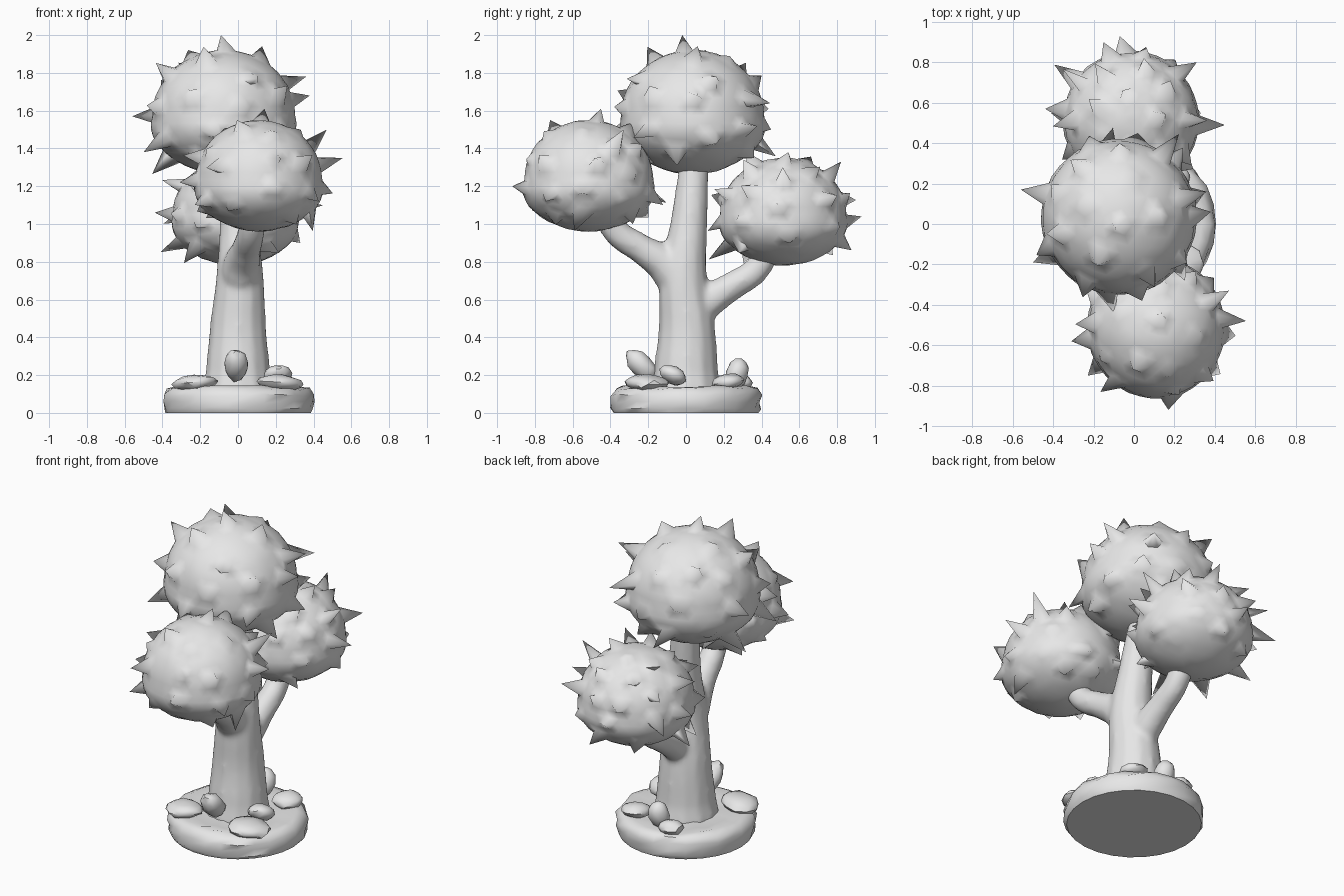
import bpy, bmesh, math, random
from mathutils import Vector, Matrix, Euler

if "Cube" in bpy.data.objects:
    bpy.data.objects.remove(bpy.data.objects["Cube"])

random.seed(11)
clay = bpy.data.materials.new("plain grey")
clay.diffuse_color = (0.8, 0.8, 0.8, 1)
clay.use_nodes = True
clay.node_tree.nodes["Principled BSDF"].inputs["Base Color"].default_value = clay.diffuse_color


def activate(obj):
    bpy.ops.object.select_all(action='DESELECT')
    obj.select_set(True)
    bpy.context.view_layer.objects.active = obj


def finish(obj, angle):
    obj.data.materials.clear()
    obj.data.materials.append(clay)
    activate(obj)
    bpy.ops.object.shade_smooth_by_angle(angle=math.radians(angle))


def from_bmesh(bm, name, angle=40):
    bmesh.ops.recalc_face_normals(bm, faces=bm.faces)
    mesh = bpy.data.meshes.new(name)
    bm.to_mesh(mesh)
    bm.free()
    obj = bpy.data.objects.new(name, mesh)
    bpy.context.collection.objects.link(obj)
    finish(obj, angle)
    return obj


def limb(name, points):
    """Tapered tube through (x, y, z, radius) points."""
    curve = bpy.data.curves.new(name, 'CURVE')
    curve.dimensions = '3D'
    curve.bevel_depth = 1
    curve.bevel_resolution = 4
    curve.resolution_u = 5
    curve.use_fill_caps = True
    spline = curve.splines.new('BEZIER')
    spline.bezier_points.add(len(points) - 1)
    for p, (x, y, z, r) in zip(spline.bezier_points, points):
        p.co = (x, y, z)
        p.radius = r
        p.handle_left_type = p.handle_right_type = 'AUTO'
    obj = bpy.data.objects.new(name, curve)
    bpy.context.collection.objects.link(obj)
    activate(obj)
    bpy.ops.object.convert(target='MESH')
    return bpy.context.object


def crown(name, centre, radii, tips, spacing=0.44):
    """Leaf ball with thorns pulled out of its own surface; radii are x, y, up, down."""
    centre = Vector(centre)
    rx, ry, up, down = radii
    bm = bmesh.new()
    bmesh.ops.create_icosphere(bm, subdivisions=4, radius=1.0)
    bm.verts.ensure_lookup_table()
    dirs = [v.co.normalized() for v in bm.verts]
    for v, d in zip(bm.verts, dirs):
        # slightly full underside
        wide = 1 + 0.25 * max(0, -d.z) * (1 - abs(d.z))
        v.co = centre + Vector((d.x * rx * wide, d.y * ry * wide, d.z * (up if d.z > 0 else down)))
        v.co += d * random.uniform(-0.002, 0.003)
    taken = []
    # long thorns at the extremes
    for t in tips:
        tip = Vector(t)
        i = min(range(len(dirs)), key=lambda k: (bm.verts[k].co - tip).length)
        bm.verts[i].co = tip
        taken.append(dirs[i])
    # scattered leaning thorns, none on the underside
    order = list(range(len(dirs)))
    random.shuffle(order)
    for i in order:
        d = dirs[i]
        if d.z < -0.7 or any((d - t).length < spacing for t in taken):
            continue
        taken.append(d)
        lean = Vector([random.uniform(-0.7, 0.7) for _ in range(3)])
        co = bm.verts[i].co + (d + lean) * random.uniform(0.05, 0.085)
        co.z = min(co.z, centre.z + up + 0.03)
        bm.verts[i].co = co
    from_bmesh(bm, name, 75)


def stone(name, loc, size, rot=(0, 0, 0)):
    bm = bmesh.new()
    bmesh.ops.create_icosphere(bm, subdivisions=2, radius=1.05)
    m = Matrix.LocRotScale(Vector(loc), Euler([math.radians(a) for a in rot]), Vector(size))
    for v in bm.verts:
        v.co *= random.uniform(0.92, 1.08)
    bmesh.ops.transform(bm, matrix=m, verts=bm.verts)
    from_bmesh(bm, name, 40)


# round uneven ground slab
bm = bmesh.new()
sides = 26
profile = [(0.385, 0), (0.402, 0.025), (0.402, 0.06), (0.404, 0.095), (0.38, 0.128),
           (0.335, 0.142), (0.26, 0.134), (0.15, 0.138)]
rings = []
for r, z in profile:
    ring = []
    for k in range(sides):
        a = math.tau * k / sides
        rr = r + (random.uniform(-0.013, 0.005) if 0 < z < 0.13 else 0)
        zz = z + (random.uniform(-0.008, 0.006) if z > 0 else 0)
        ring.append(bm.verts.new((rr * math.cos(a), rr * math.sin(a), zz)))
    rings.append(ring)
for lo, hi in zip(rings, rings[1:]):
    for k in range(sides):
        j = (k + 1) % sides
        bm.faces.new((lo[k], lo[j], hi[j], hi[k]))
bm.faces.new(rings[0][::-1])
bm.faces.new(rings[-1])
from_bmesh(bm, "ground_slab", 50)

# trunk and its two branches, fused into one smooth body
parts = [
    limb("trunk", [(0, 0, 0.1, 0.195), (0, 0, 0.22, 0.172), (0, 0.005, 0.45, 0.15), (0.01, -0.015, 0.72, 0.127),
                   (0, 0.015, 1.0, 0.099), (-0.03, 0.045, 1.34, 0.077)]),
    limb("front_branch", [(0.01, 0.01, 0.5, 0.09), (0.015, -0.09, 0.76, 0.104), (0.045, -0.24, 0.87, 0.078),
                          (0.07, -0.37, 0.96, 0.072), (0.09, -0.44, 1.1, 0.068)]),
    limb("back_branch", [(0, 0.03, 0.48, 0.07), (0, 0.13, 0.595, 0.087), (0, 0.25, 0.675, 0.076),
                         (0, 0.37, 0.755, 0.07), (0, 0.45, 0.9, 0.068)])]
activate(parts[0])
for p in parts:
    p.select_set(True)
bpy.ops.object.join()
trunk = bpy.context.object
remesh = trunk.modifiers.new("fuse", 'REMESH')
remesh.mode = 'VOXEL'
remesh.voxel_size = 0.018
smooth = trunk.modifiers.new("soften", 'SMOOTH')
smooth.iterations = 6
bpy.ops.object.convert(target='MESH')
finish(bpy.context.object, 60)

# three thorny leaf balls
crown("top_crown", (-0.075, 0.035, 1.575), (0.378, 0.378, 0.345, 0.312),
      [(-0.09, -0.02, 2.0), (-0.56, 0.17, 1.57), (0.38, 0.06, 1.68), (0.36, 0.16, 1.78), (-0.5, -0.19, 1.38),
       (0.02, 0.45, 1.5), (0.04, -0.38, 1.62)])
crown("front_crown", (0.11, -0.515, 1.23), (0.335, 0.343, 0.32, 0.27),
      [(0.555, -0.48, 1.35), (0.17, -0.92, 1.2), (0.47, -0.33, 1.5), (0.14, -0.45, 1.61), (-0.31, -0.58, 1.22)])
crown("back_crown", (-0.015, 0.515, 1.05), (0.33, 0.335, 0.3, 0.27),
      [(-0.07, 0.93, 1.04), (0.45, 0.49, 1.1), (-0.44, 0.57, 1.06), (0.31, 0.8, 1.15), (0.33, 0.55, 0.9)])

# stones lying around the trunk
stone("upright_front_stone", (-0.01, -0.235, 0.25), (0.062, 0.058, 0.1), (45, 0, 0))
stone("upright_back_stone", (0.0, 0.27, 0.205), (0.06, 0.055, 0.085), (-15, 0, 0))
stone("flat_right_stone", (0.22, -0.21, 0.16), (0.12, 0.11, 0.042), (0, 4, 20))
stone("flat_left_stone", (-0.23, -0.21, 0.16), (0.115, 0.1, 0.042), (0, -4, -20))
stone("small_right_stone", (0.21, -0.07, 0.2), (0.075, 0.075, 0.045), (-25, 0, 10))
stone("back_right_stone", (0.19, 0.22, 0.165), (0.085, 0.08, 0.04), (8, 0, 30))
stone("back_left_stone", (-0.1, 0.29, 0.16), (0.07, 0.06, 0.04), (0, 0, 15))
